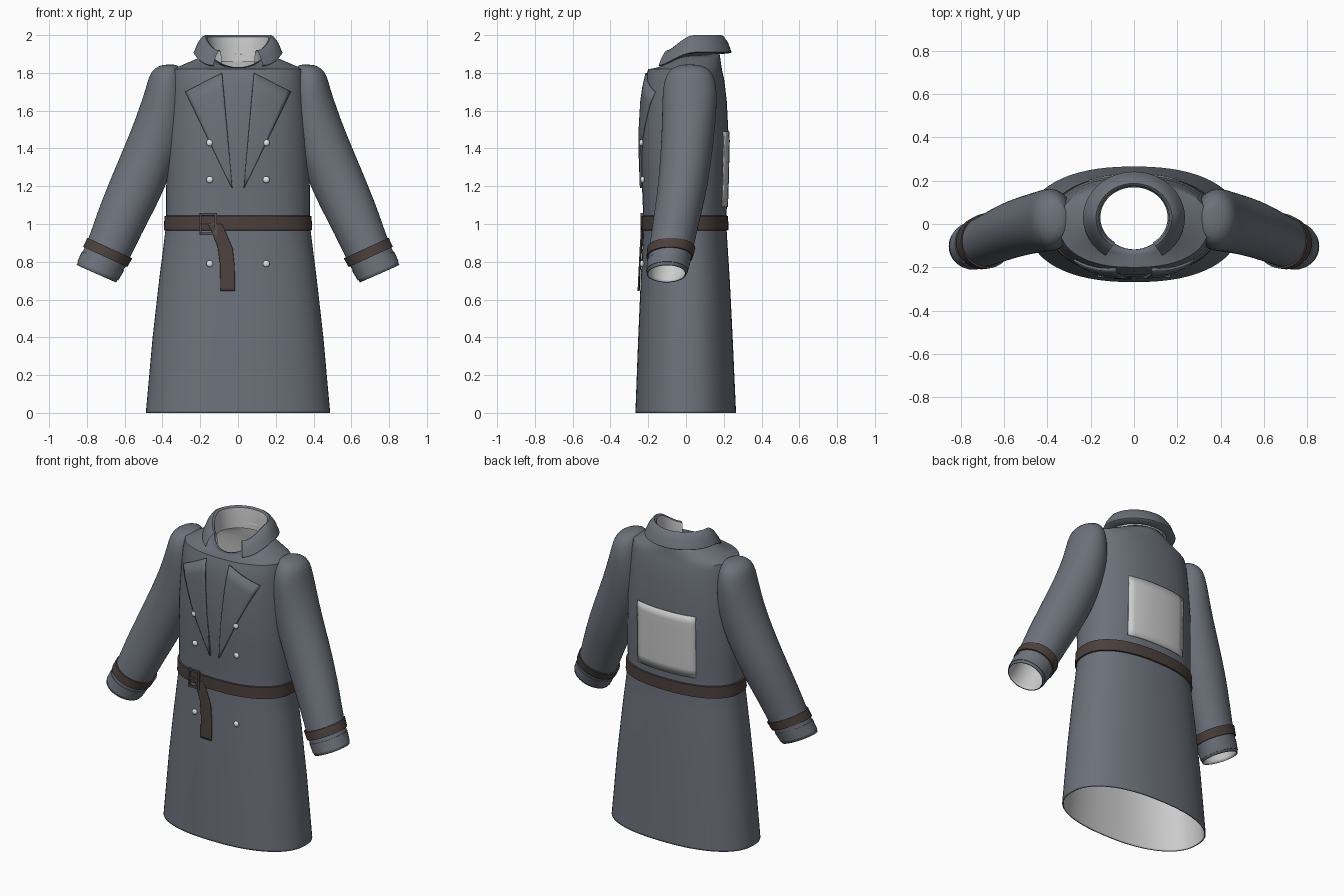
import bpy, bmesh, math
from mathutils import Vector

old = bpy.data.objects.get("Cube")
if old:
    bpy.data.objects.remove(old)


def material(name, rgb):
    m = bpy.data.materials.new(name)
    m.use_nodes = True
    m.diffuse_color = (*rgb, 1)
    m.node_tree.nodes["Principled BSDF"].inputs["Base Color"].default_value = (*rgb, 1)
    return m


WOOL = material("slate wool", (0.15, 0.168, 0.198))
LINING = material("pale lining", (0.6, 0.6, 0.6))
LEATHER = material("brown leather", (0.07, 0.052, 0.046))
METAL = material("dark buckle", (0.09, 0.085, 0.085))
PEARL = material("button white", (0.78, 0.78, 0.78))

SEG = 64
ANGLES = [2 * math.pi * i / SEG for i in range(SEG)]
POWER = 2.3
# Coat sections: height, half width, front depth, back depth
SECTIONS = [(0, .488, .268, .265), (.4, .452, .253, .247), (.7, .418, .24, .232),
            (1, .38, .225, .213), (1.2, .38, .233, .22), (1.45, .375, .243, .226),
            (1.65, .362, .233, .216), (1.76, .354, .218, .203), (1.82, .345, .2, .19)]


def section(z):
    for a, b in zip(SECTIONS, SECTIONS[1:]):
        if z <= b[0]:
            t = (z - a[0]) / (b[0] - a[0])
            return [p + (q - p) * t for p, q in zip(a[1:], b[1:])]
    return SECTIONS[-1][1:]


def coat_ring(z, grow=0):
    hx, front, back = section(z)
    ring = []
    for a in ANGLES:
        c, s = math.cos(a), math.sin(a)
        x = math.copysign(abs(c) ** (2 / POWER), c) * (hx + grow)
        y = math.copysign(abs(s) ** (2 / POWER), s) * ((back if s > 0 else front) + grow)
        ring.append(Vector((x, y, z)))
    return ring


def coat_y(x, z, side):
    hx, front, back = section(z)
    depth = front if side < 0 else back
    return side * depth * max(0, 1 - abs(x / hx) ** POWER) ** (1 / POWER)


def finish(name, bm, mats, angle=40):
    mesh = bpy.data.meshes.new(name)
    bm.to_mesh(mesh)
    bm.free()
    ob = bpy.data.objects.new(name, mesh)
    bpy.context.collection.objects.link(ob)
    for m in mats:
        mesh.materials.append(m)
    bpy.ops.object.select_all(action='DESELECT')
    ob.select_set(True)
    bpy.context.view_layer.objects.active = ob
    bpy.ops.object.shade_smooth_by_angle(angle=math.radians(angle))
    return ob


def loft(name, rings, mats, closed=True, cap=False, flip=False):
    bm = bmesh.new()
    rows = [[bm.verts.new(p) for p in r] for r in rings]
    n = len(rings[0])
    for a, b in zip(rows, rows[1:]):
        for i in range(n if closed else n - 1):
            j = (i + 1) % n
            bm.faces.new((a[i], a[j], b[j], b[i]))
    if cap:
        bm.faces.new(rows[-1])
    if flip:
        bmesh.ops.reverse_faces(bm, faces=bm.faces[:])
    return finish(name, bm, mats)


def thicken(ob, depth, lined=False, offset=-1):
    mod = ob.modifiers.new("thickness", 'SOLIDIFY')
    mod.thickness = depth
    mod.offset = offset
    if lined:
        mod.material_offset = 1


# Coat body with shoulders closing to the neck opening
heights = [0, .012, .2, .4, .55, .7, .85, 1, 1.1, 1.2, 1.32, 1.45, 1.55, 1.65, 1.71, 1.76, 1.79, 1.82]
rings = [coat_ring(z) for z in heights]
neck = []
for a in ANGLES:
    s = math.sin(a)
    neck.append(Vector((.16 * math.cos(a), .03 + .148 * s, 1.9 - .07 * min(0, s) ** 2)))
rings += [[p.lerp(q, t) for p, q in zip(rings[-1], neck)] for t in (.15, .4, .7, 1)]
thicken(loft("coat_body", rings, [WOOL, LINING]), .008, True)

# Belt around the waist
belt = [coat_ring(z, g) for z, g in ((.966, 0), (.968, .009), (1.042, .009), (1.044, 0))]
loft("belt", belt, [LEATHER])

# Sleeves: centre, width radius, depth radius, tilt of the section
SLEEVE = [((.75, -.103, .737), .115, .105, .42), ((.732, -.095, .77), .118, .11, .42),
          ((.685, -.08, .86), .121, .117, .44), ((.63, -.055, 1), .13, .122, .43),
          ((.56, -.025, 1.15), .14, .13, .41), ((.495, -.005, 1.3), .142, .135, .38),
          ((.428, .01, 1.46), .142, .14, .3), ((.395, .018, 1.6), .128, .144, .15),
          ((.383, .02, 1.71), .107, .145, 0), ((.38, .02, 1.79), .09, .128, 0),
          ((.375, .02, 1.83), .07, .09, -.1), ((.37, .02, 1.845), .03, .04, 0)]


def sleeve_ring(side, centre, rx, ry, tilt, count=32):
    ring = []
    for i in range(count):
        a = 2 * math.pi * i / count
        x = centre[0] + rx * math.cos(a) * math.cos(tilt)
        z = centre[2] + rx * math.cos(a) * math.sin(tilt)
        ring.append(Vector((side * max(x, .3), centre[1] + ry * math.sin(a), z)))
    return ring


def band(name, side, start, end, grow):
    # Ring of material wrapped around the lower sleeve
    a, b = SLEEVE[0], SLEEVE[2]
    out = []
    for t, g in ((start, 0), (start, grow), (end, grow), (end, 0)):
        c = Vector(a[0]).lerp(Vector(b[0]), t)
        out.append(sleeve_ring(side, c, a[1] + (b[1] - a[1]) * t + g,
                               a[2] + (b[2] - a[2]) * t + g, .43))
    return out


for side, word in ((1, "left"), (-1, "right")):
    flip = side < 0
    ob = loft(word + "_sleeve", [sleeve_ring(side, *s) for s in SLEEVE],
              [WOOL, LINING], cap=True, flip=flip)
    sub = ob.modifiers.new("smooth", 'SUBSURF')
    sub.levels = sub.render_levels = 1
    thicken(ob, .007, True)
    loft(word + "_cuff_strap", band("strap", side, .72, 1.1, .009), [LEATHER], flip=flip)
    loft(word + "_cuff_fold", band("fold", side, .12, .55, .004), [WOOL], flip=flip)

# Fold-over collar, lower towards its open front ends
columns = []
for i in range(49):
    deg = -56 + 292 * i / 48
    a = math.radians(deg)
    f = min(1, max(0, (abs(deg - 90) - 85) / 61))
    f = f * f * (3 - 2 * f)
    profile = ((.155, 1.86 - .04 * f), (.158, 1.95 - .06 * f), (.163, 1.99 - .075 * f),
               (.175, 2 - .08 * f), (.19, 1.992 - .08 * f), (.214, 1.96 - .08 * f),
               (.235, 1.91 - .07 * f), (.229, 1.905 - .07 * f), (.18, 1.9 - .05 * f))
    columns.append([Vector((r * math.cos(a), .03 + .9 * r * math.sin(a), z)) for r, z in profile])
collar = loft("collar", columns, [WOOL, LINING], closed=False)
for p in collar.data.polygons:
    outward = p.normal.x * p.center.x + p.normal.y * (p.center.y - .03)
    rad = math.hypot(p.center.x, (p.center.y - .03) / .9)
    p.material_index = 1 if rad < .162 else 0


def panel(name, rows, side, lift, mat, depth=.008):
    # Cloth plate lying on the coat; rows give left and right edge points
    grid = []
    for (xa, za, xb, zb), (xc, zc, xd, zd) in zip(rows, rows[1:]):
        for k in range(9):
            t = k / 8
            l, r = (xa + (xc - xa) * t, za + (zc - za) * t), (xb + (xd - xb) * t, zb + (zd - zb) * t)
            if k == 0 and grid:
                continue
            line = []
            for j in range(11):
                x, z = l[0] + (r[0] - l[0]) * j / 10, l[1] + (r[1] - l[1]) * j / 10
                line.append(Vector((x, coat_y(x, z, side) + side * lift, z)))
            grid.append(line)
    d = (grid[0][-1] - grid[0][0]).cross(grid[-1][0] - grid[0][0])
    thicken(loft(name, grid, [mat], closed=False, flip=d.y * side < 0), depth)


# Lapels, buttons
for s, word in ((1, "left"), (-1, "right")):
    panel(word + "_lapel", [(s * .085, 1.8, s * .28, 1.7), (s * .03, 1.19, s * .036, 1.195)],
          -1, .012, WOOL, .012)
    for n, z in enumerate((1.43, 1.235, .79)):
        bm = bmesh.new()
        bmesh.ops.create_uvsphere(bm, u_segments=16, v_segments=10, radius=.018)
        bmesh.ops.scale(bm, vec=(1, .6, 1), verts=bm.verts)
        x = s * .15
        bmesh.ops.translate(bm, vec=(x, coat_y(x, z, -1) - .008, z), verts=bm.verts)
        finish(f"{word}_button_{n + 1}", bm, [PEARL])

# Back patch and hanging belt end
panel("back_patch", [(-.21, 1.49, .21, 1.49), (-.21, 1.09, .21, 1.09)], 1, .006, LINING, .006)
panel("belt_end", [(-.16, 1, -.085, 1), (-.135, .95, -.06, .945), (-.108, .88, -.028, .87),
                   (-.095, .78, -.018, .78), (-.093, .645, -.015, .645)], -1, .014, LEATHER)

# Square buckle frame
bm = bmesh.new()
for x, z, w, h in ((-.198, 1, .012, .115), (-.118, 1, .012, .115), (-.158, 1.052, .08, .012),
                   (-.158, .948, .08, .012), (-.158, 1, .08, .01)):
    cube = bmesh.ops.create_cube(bm, size=1)["verts"]
    bmesh.ops.scale(bm, vec=(w, .012, h), verts=cube)
    bmesh.ops.translate(bm, vec=(x, coat_y(x, 1, -1) - .016, z), verts=cube)
finish("buckle", bm, [METAL])
